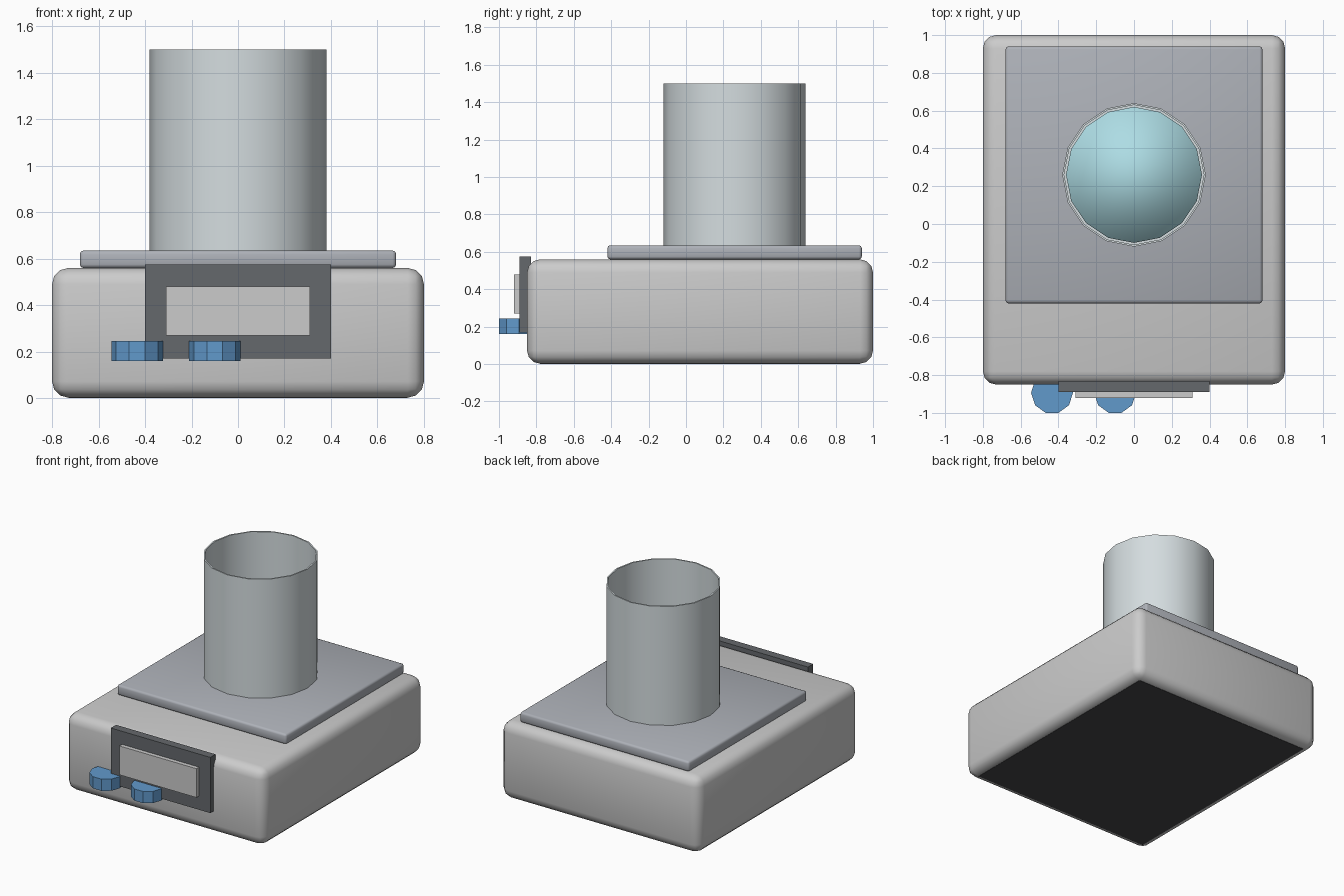
import bpy, bmesh
from math import pi, cos, sin, radians

if "Cube" in bpy.data.objects:
    bpy.data.objects.remove(bpy.data.objects["Cube"])


def material(name, rgb):
    m = bpy.data.materials.new(name)
    m.diffuse_color = (*rgb, 1)
    m.use_nodes = True
    m.node_tree.nodes["Principled BSDF"].inputs["Base Color"].default_value = m.diffuse_color
    return m


def smooth(ob, angle):
    bpy.ops.object.select_all(action='DESELECT')
    ob.select_set(True)
    bpy.context.view_layer.objects.active = ob
    bpy.ops.object.shade_smooth_by_angle(angle=radians(angle))


def box(name, lo, hi, mat=None, bevel=0, segments=2):
    bpy.ops.mesh.primitive_cube_add(size=1, location=[(a + b) / 2 for a, b in zip(lo, hi)])
    ob = bpy.context.object
    ob.name = name
    ob.scale = [b - a for a, b in zip(lo, hi)]
    bpy.ops.object.transform_apply(location=False, rotation=False, scale=True)
    if bevel:
        mod = ob.modifiers.new("rounding", 'BEVEL')
        mod.width, mod.segments = bevel, segments
        bpy.ops.object.modifier_apply(modifier=mod.name)
        smooth(ob, 50)
    if mat:
        ob.data.materials.append(mat)
    return ob


def prism(name, sides, r, x, y, z0, z1, mat):
    bpy.ops.mesh.primitive_cylinder_add(vertices=sides, radius=r, depth=z1 - z0,
                                        location=(x, y, (z0 + z1) / 2), rotation=(0, 0, pi / 2))
    ob = bpy.context.object
    ob.name = name
    ob.data.materials.append(mat)
    return ob


def lathe(name, profile, sides, x, y, mat):
    bm = bmesh.new()
    rings = [[bm.verts.new((x + r * cos(2 * pi * i / sides), y + r * sin(2 * pi * i / sides), z))
              for i in range(sides)] for r, z in profile]
    for a, b in zip(rings, rings[1:]):
        for i in range(sides):
            j = (i + 1) % sides
            bm.faces.new((a[i], a[j], b[j], b[i]))
    bm.faces.new(rings[0][::-1])
    bm.faces.new(rings[-1])
    me = bpy.data.meshes.new(name)
    bm.to_mesh(me)
    bm.free()
    me.materials.append(mat)
    ob = bpy.data.objects.new(name, me)
    bpy.context.collection.objects.link(ob)
    return ob


dark = material("dark_grey", (0.13, 0.14, 0.15))
black = material("underside", (0.06, 0.06, 0.065))
pale = material("screen_grey", (0.75, 0.75, 0.78))
steel = material("plate_grey", (0.42, 0.44, 0.48))
blue = material("button_blue", (0.12, 0.32, 0.6))
glass = material("beaker_glass", (0.66, 0.72, 0.74))
water = material("liquid_blue", (0.42, 0.72, 0.78))

# Rounded housing with dark underside
box("housing", (-0.8, -0.85, 0.002), (0.8, 1.0, 0.56), None, 0.07, 3)
box("underside", (-0.73, -0.78, 0), (0.73, 0.93, 0.02), black)

# Weighing plate
box("weighing_plate", (-0.68, -0.42, 0.56), (0.68, 0.94, 0.635), steel, 0.015, 2)

# Display on the front
box("display_panel", (-0.4, -0.89, 0.17), (0.4, -0.83, 0.575), dark)
box("display_screen", (-0.31, -0.92, 0.27), (0.31, -0.88, 0.48), pale)

# Two round buttons
for i, x in enumerate((-0.434, -0.1)):
    prism(f"button_{i + 1}", 10, 0.111, x, -0.894, 0.16, 0.245, blue)

# Thin-walled open beaker and its liquid
beaker = lathe("beaker", [(0.38, 0.635), (0.38, 1.5), (0.37, 1.5), (0.37, 0.655)],
               16, 0, 0.26, glass)
smooth(beaker, 40)
liquid = prism("liquid", 16, 0.36, 0, 0.26, 0.655, 1.0, water)
liquid.data.shade_smooth()
